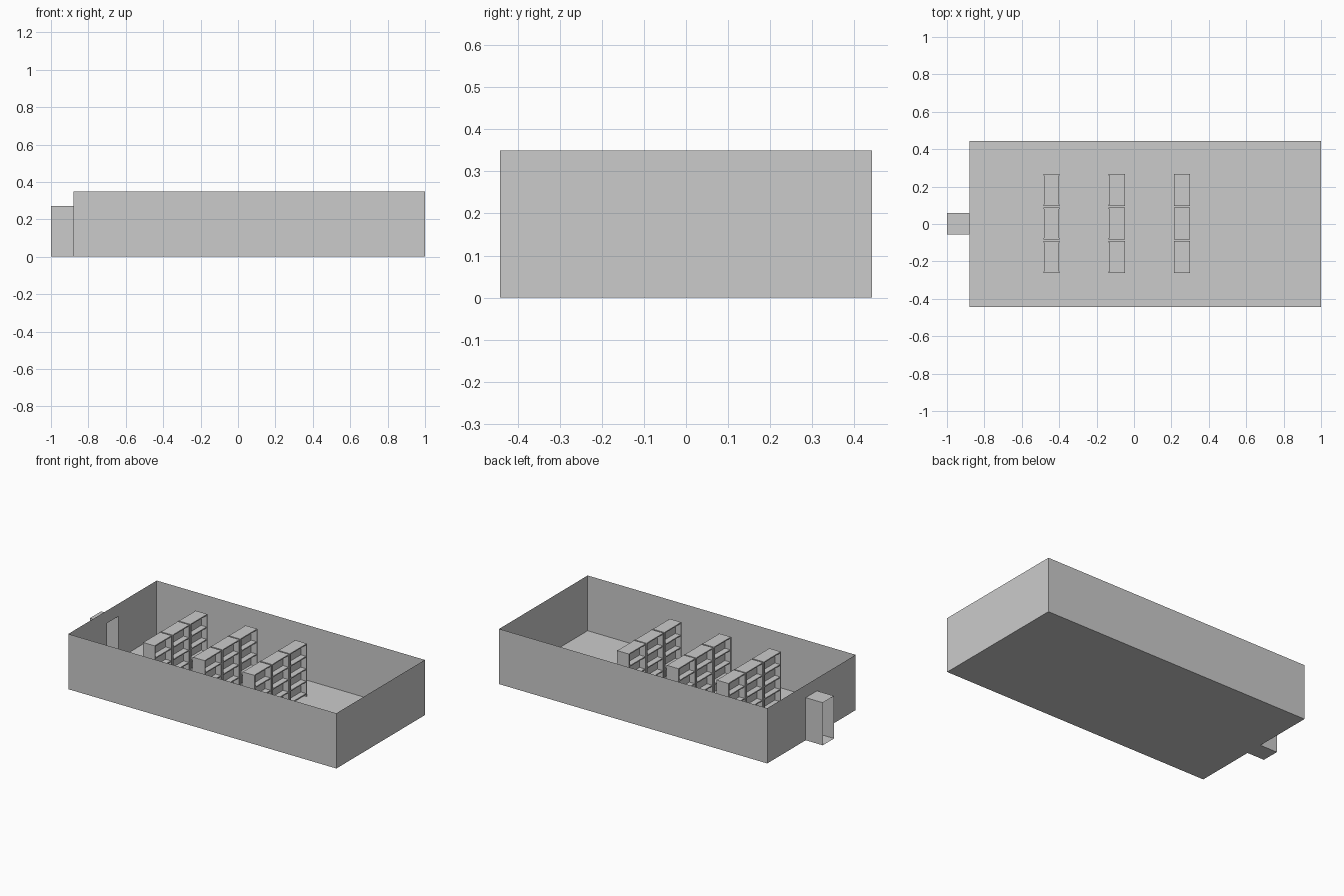
import bpy, bmesh

if "Cube" in bpy.data.objects:
    bpy.data.objects.remove(bpy.data.objects["Cube"])


def make_object(name, bm):
    bmesh.ops.remove_doubles(bm, verts=bm.verts, dist=0.0001)
    mesh = bpy.data.meshes.new(name)
    bm.to_mesh(mesh)
    bm.free()
    obj = bpy.data.objects.new(name, mesh)
    bpy.context.collection.objects.link(obj)
    return obj


def quad(bm, *pts):
    bm.faces.new([bm.verts.new(p) for p in pts])


def wall_x(bm, x, y0, y1, z0, z1):
    quad(bm, (x, y0, z0), (x, y1, z0), (x, y1, z1), (x, y0, z1))


def wall_y(bm, y, x0, x1, z0, z1):
    quad(bm, (x0, y, z0), (x1, y, z0), (x1, y, z1), (x0, y, z1))


def slab_z(bm, z, x0, x1, y0, y1):
    quad(bm, (x0, y0, z), (x1, y0, z), (x1, y1, z), (x0, y1, z))


def box(bm, x0, x1, y0, y1, z0, z1):
    for x in (x0, x1):
        wall_x(bm, x, y0, y1, z0, z1)
    for y in (y0, y1):
        wall_y(bm, y, x0, x1, z0, z1)
    for z in (z0, z1):
        slab_z(bm, z, x0, x1, y0, y1)


X0, X1, Y, H = -0.88, 1.0, 0.443, 0.35
D0, D1, DH = -0.055, 0.058, 0.27

# Open-topped room shell, thin walls, with a doorway in the left wall
bm = bmesh.new()
slab_z(bm, 0, X0, X1, -Y, Y)
wall_y(bm, -Y, X0, X1, 0, H)
wall_y(bm, Y, X0, X1, 0, H)
wall_x(bm, X1, -Y, Y, 0, H)
wall_x(bm, X0, -Y, D0, 0, H)
wall_x(bm, X0, D1, Y, 0, H)
wall_x(bm, X0, D0, D1, DH, H)
make_object("room_shell", bm)

# Entrance passage, open at both ends
bm = bmesh.new()
slab_z(bm, 0, -1, X0, D0, D1)
slab_z(bm, DH, -1, X0, D0, D1)
wall_y(bm, D0, -1, X0, 0, DH)
wall_y(bm, D1, -1, X0, 0, DH)
make_object("entrance_passage", bm)


# Double-sided shelf unit: side panels, centre back, four bays
W, DEPTH, SH, T = 0.170, 0.086, 0.333, 0.007


def shelf_mesh():
    bm = bmesh.new()
    hx, hy = DEPTH / 2, W / 2
    parts = [(-hx, hx, -hy, -hy + T, 0, SH),
             (-hx, hx, hy - T, hy, 0, SH),
             (-0.003, 0.003, -hy + T, hy - T, 0, SH)]
    bays = 4
    for i in range(bays + 1):
        z = 0.012 + i * (SH - T - 0.012) / bays
        parts.append((-hx + 0.003, hx - 0.003, -hy + T, hy - T, z, z + T))
    for p in parts:
        part = bmesh.new()
        box(part, *p)
        bmesh.ops.remove_doubles(part, verts=part.verts, dist=0.0001)
        bmesh.ops.recalc_face_normals(part, faces=part.faces)
        tmp = bpy.data.meshes.new("part")
        part.to_mesh(tmp)
        part.free()
        bm.from_mesh(tmp)
        bpy.data.meshes.remove(tmp)
    mesh = bpy.data.meshes.new("shelf_unit")
    bm.to_mesh(mesh)
    bm.free()
    return mesh


# Three rows of three shelf units
mesh = shelf_mesh()
for r, x in enumerate((-0.442, -0.092, 0.256)):
    for c, y in enumerate((-0.176, 0.003, 0.181)):
        obj = bpy.data.objects.new(f"shelf_unit_{r + 1}_{c + 1}", mesh)
        obj.location = (x, y, 0)
        bpy.context.collection.objects.link(obj)
